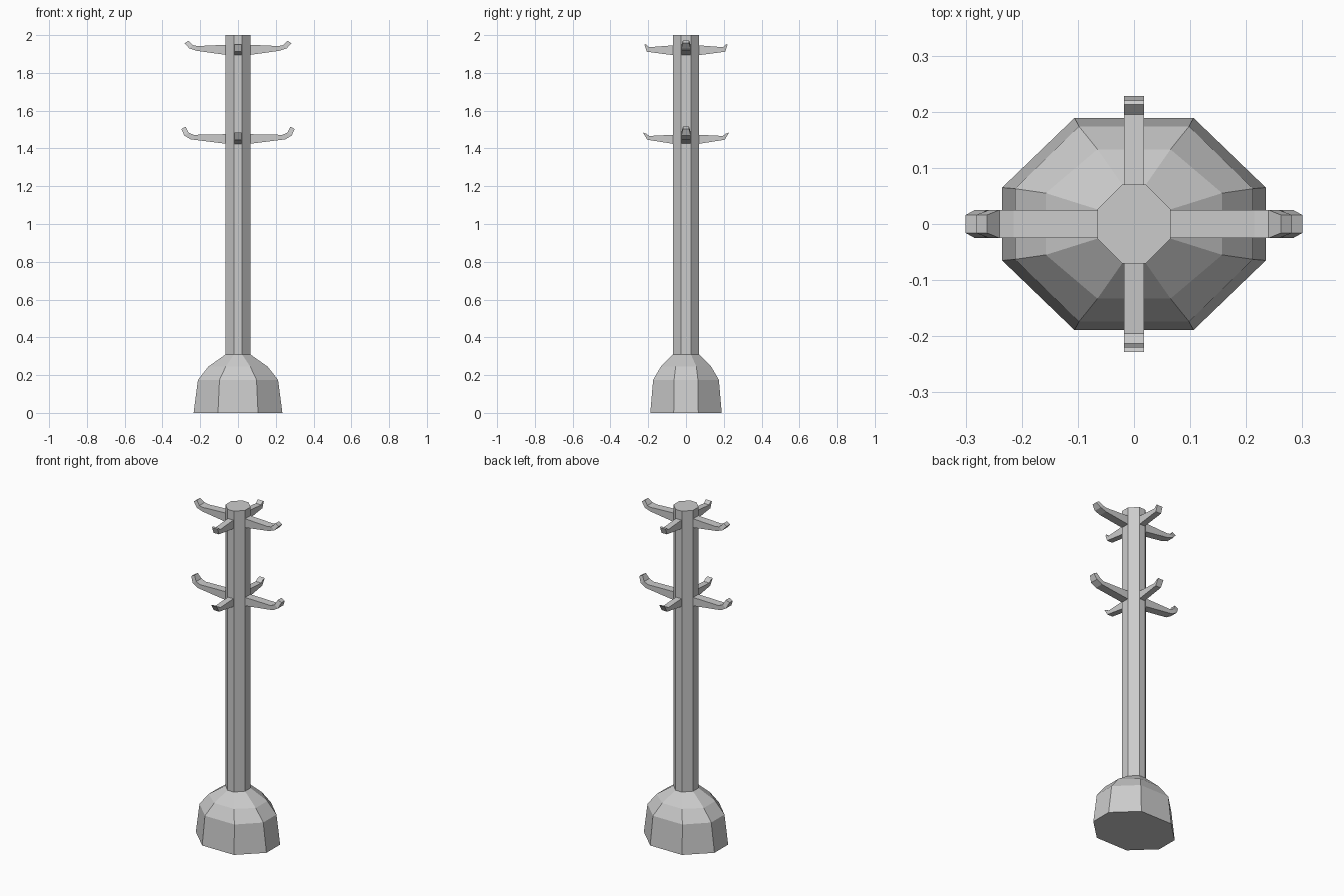
import bpy, bmesh
from math import pi
from mathutils import Matrix

if "Cube" in bpy.data.objects:
    bpy.data.objects.remove(bpy.data.objects["Cube"])


def loft(name, rings):
    """Skin closed rings of equal length and cap both ends."""
    bm = bmesh.new()
    loops = [[bm.verts.new(p) for p in ring] for ring in rings]
    n = len(loops[0])
    for a, b in zip(loops, loops[1:]):
        for i in range(n):
            j = (i + 1) % n
            bm.faces.new((a[i], a[j], b[j], b[i]))
    bm.faces.new(loops[0][::-1])
    bm.faces.new(loops[-1])
    bmesh.ops.recalc_face_normals(bm, faces=bm.faces)
    mesh = bpy.data.meshes.new(name)
    bm.to_mesh(mesh)
    bm.free()
    obj = bpy.data.objects.new(name, mesh)
    bpy.context.collection.objects.link(obj)
    return obj


def octagon(x, y, cx, cy, z):
    """Octagon with half sizes x, y and flat half lengths cx, cy."""
    return [(x, -cy, z), (x, cy, z), (cx, y, z), (-cx, y, z),
            (-x, cy, z), (-x, -cy, z), (-cx, -y, z), (cx, -y, z)]


def hook(name, sections, angle):
    """Sections: outer (r, z), inner (r, z), half width; turned about z."""
    rot = Matrix.Rotation(angle, 4, 'Z')
    rings = [[(ro, -w, zo), (ro, w, zo), (ri, w, zi), (ri, -w, zi)]
             for ro, zo, ri, zi, w in sections]
    obj = loft(name, rings)
    obj.data.transform(rot)
    return obj


# Domed weighted base
loft("base", [octagon(0.235, 0.189, 0.106, 0.065, 0),
              octagon(0.212, 0.174, 0.098, 0.063, 0.175),
              octagon(0.157, 0.133, 0.065, 0.055, 0.245),
              octagon(0.065, 0.07, 0.021, 0.026, 0.31)])

# Octagonal pole
loft("pole", [octagon(0.065, 0.07, 0.021, 0.026, z) for z in (0.30, 2.0)])

# Coat hooks: long ones along x, short ones along y, in two tiers
lower_long = [(0.04, 1.422, 0.04, 1.476, 0.025), (0.25, 1.448, 0.235, 1.472, 0.025),
              (0.284, 1.468, 0.261, 1.484, 0.025), (0.30, 1.503, 0.278, 1.515, 0.016)]
upper_long = [(0.04, 1.892, 0.04, 1.950, 0.025), (0.22, 1.917, 0.215, 1.942, 0.025),
              (0.258, 1.930, 0.24, 1.947, 0.025), (0.282, 1.957, 0.262, 1.971, 0.016)]
lower_short = [(0.04, 1.420, 0.04, 1.474, 0.018), (0.205, 1.446, 0.195, 1.466, 0.018),
               (0.228, 1.484, 0.21, 1.478, 0.018)]
upper_short = [(0.04, 1.890, 0.04, 1.948, 0.018), (0.207, 1.912, 0.195, 1.936, 0.018),
               (0.22, 1.949, 0.213, 1.953, 0.018)]

for tier, long_sec, short_sec in (("lower", lower_long, lower_short),
                                  ("upper", upper_long, upper_short)):
    for i, side in enumerate(("right", "back", "left", "front")):
        hook(f"{tier}_hook_{side}", short_sec if i % 2 else long_sec, i * pi / 2)
